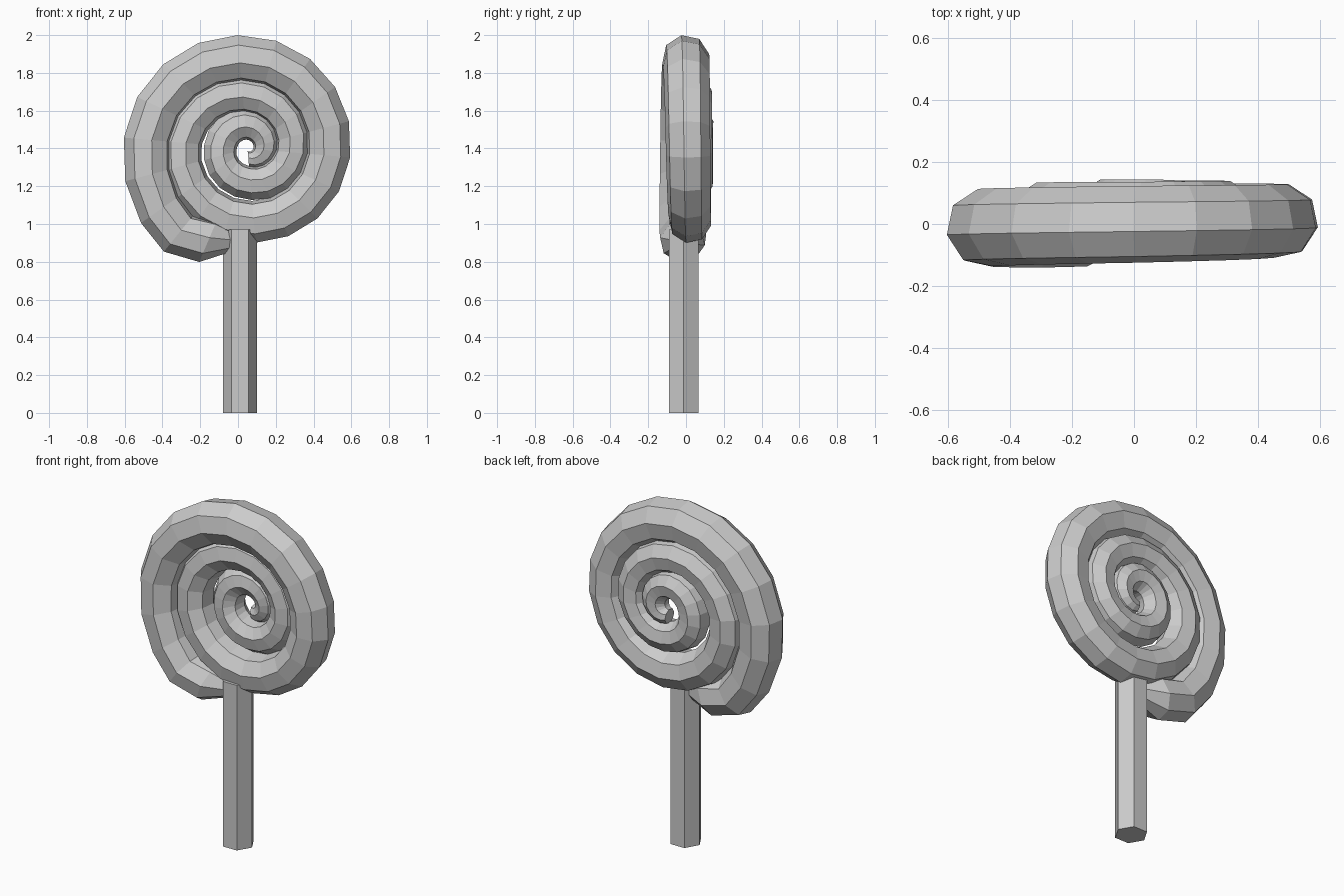
import bpy, bmesh
from math import sin, cos, radians

if "Cube" in bpy.data.objects:
    bpy.data.objects.remove(bpy.data.objects["Cube"])

CX, CZ = 0.05, 1.40      # spiral centre in the front plane
SIDES = 8

# angle, path radius, tube radius, depth (y) from the outer tip inwards
KEYS = [
    (262, 0.500, 0.050, -0.020),
    (247, 0.535, 0.120, -0.019),
    (231, 0.580, 0.125, -0.018),
    (197, 0.546, 0.127, -0.014),
    (156, 0.520, 0.127, -0.009),
    (95, 0.478, 0.126, -0.001),
    (34, 0.446, 0.122, 0.007),
    (-24, 0.420, 0.118, 0.014),
    (-85, 0.390, 0.113, 0.021),
    (-180, 0.350, 0.106, 0.030),
    (-270, 0.288, 0.100, 0.038),
    (-360, 0.245, 0.096, 0.045),
    (-450, 0.180, 0.092, 0.051),
    (-540, 0.143, 0.089, 0.056),
    (-630, 0.130, 0.085, 0.061),
    (-720, 0.100, 0.070, 0.068),
    (-810, 0.055, 0.042, 0.075),
]


def sample(angle):
    for a, b in zip(KEYS, KEYS[1:]):
        if a[0] >= angle >= b[0]:
            t = (a[0] - angle) / (a[0] - b[0])
            return [p + (q - p) * t for p, q in zip(a[1:], b[1:])]


def make_object(name, bm):
    bmesh.ops.recalc_face_normals(bm, faces=bm.faces)
    mesh = bpy.data.meshes.new(name)
    bm.to_mesh(mesh)
    bm.free()
    obj = bpy.data.objects.new(name, mesh)
    bpy.context.collection.objects.link(obj)
    return obj


def loft(name, rings):
    bm = bmesh.new()
    loops = [[bm.verts.new(p) for p in ring] for ring in rings]
    n = len(loops[0])
    for a, b in zip(loops, loops[1:]):
        for i in range(n):
            j = (i + 1) % n
            bm.faces.new((a[i], a[j], b[j], b[i]))
    bm.faces.new(loops[0])
    bm.faces.new(loops[-1])
    return make_object(name, bm)


# Candy: a tapering octagonal tube wound into a shallow spiral
rings = []
for ang in [262, 247, 231] + list(range(215, -806, -20)):
    r, tube, y = sample(ang)
    ring = []
    for i in range(SIDES):
        a = radians(-10.6 + 360 * i / SIDES)
        d = r + tube * cos(a)
        ring.append((CX + d * cos(radians(ang)), y + tube * sin(a),
                     CZ + d * sin(radians(ang))))
    rings.append(ring)
loft("candy_spiral", rings)

# Stick: hexagonal prism
loft("stick", [[(0.01 + 0.09 * cos(radians(60 * i)),
                 -0.012 + 0.09 * sin(radians(60 * i)), z) for i in range(6)]
               for z in (0, 0.97)])
